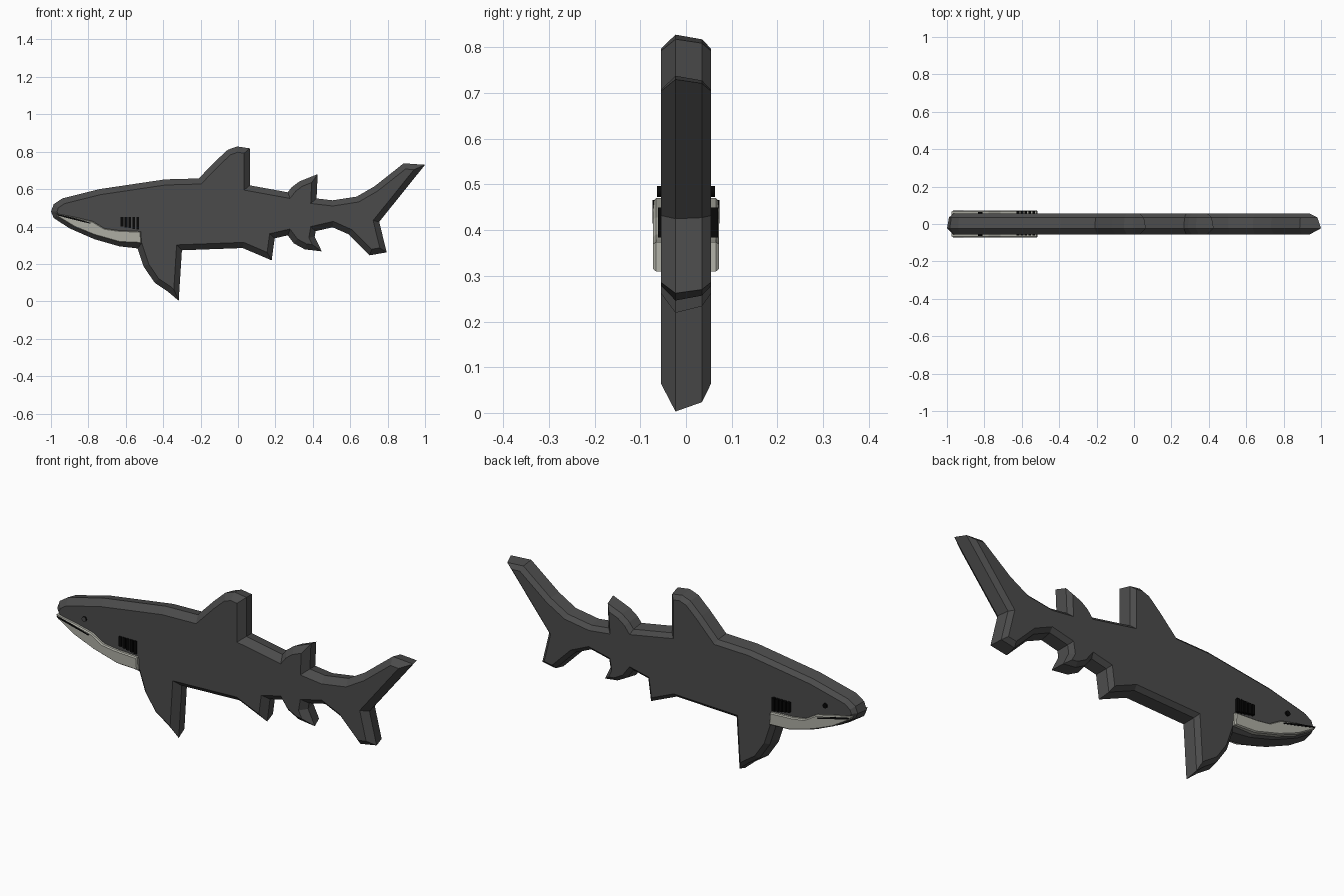
import bpy
import bmesh
import math
from mathutils import Vector

cube = bpy.data.objects.get("Cube")
if cube:
    bpy.data.objects.remove(cube, do_unlink=True)


def make_material(name, color):
    mat = bpy.data.materials.new(name)
    mat.use_nodes = True
    mat.diffuse_color = (*color, 1)
    mat.node_tree.nodes["Principled BSDF"].inputs["Base Color"].default_value = (*color, 1)
    return mat


GREY = make_material("slate grey", (0.07, 0.07, 0.07))
PALE = make_material("pale belly", (0.42, 0.42, 0.37))
BLACK = make_material("black", (0.002, 0.002, 0.002))


def inset(points, amount):
    """Shrink a clockwise outline with mitred corners."""
    pts = [Vector(p) for p in points]
    result = []
    for i, p in enumerate(pts):
        before = (p - pts[i - 1]).normalized()
        after = (pts[(i + 1) % len(pts)] - p).normalized()
        n1 = Vector((before.y, -before.x))
        n2 = Vector((after.y, -after.x))
        result.append(p + (n1 + n2) * amount / max(0.3, 1 + n1.dot(n2)))
    return result


def loft(name, outline, layers, materials):
    """Stack copies of an outline along y; each layer is (y, inset amount)."""
    bm = bmesh.new()
    rings = []
    for y, amount in layers:
        rings.append([bm.verts.new((p[0], y, p[1])) for p in inset(outline, amount)])
    bm.faces.new(rings[0])
    bm.faces.new(rings[-1][::-1])
    for low, high in zip(rings, rings[1:]):
        for i in range(len(low)):
            bm.faces.new((low[i - 1], low[i], high[i], high[i - 1]))
    bmesh.ops.recalc_face_normals(bm, faces=bm.faces[:])
    mesh = bpy.data.meshes.new(name)
    bm.to_mesh(mesh)
    bm.free()
    for mat in materials:
        mesh.materials.append(mat)
    obj = bpy.data.objects.new(name, mesh)
    bpy.context.collection.objects.link(obj)
    return obj


# Body silhouette, clockwise from the snout
snout_and_back = [(-1, .48), (-.985, .52), (-.94, .55), (-.74, .6), (-.39, .652), (-.21, .657)]
dorsal_fin = [(-.12, .75), (-.055, .81), (-.005, .828), (.063, .818), (.063, .62)]
second_dorsal = [(.266, .583), (.287, .61), (.33, .642), (.426, .68), (.42, .55)]
tail = [(.506, .54), (.635, .56), (.73, .615), (.886, .738), (1, .73), (.755, .425),
        (.795, .262), (.704, .246), (.592, .358), (.506, .396)]
rear_fins = [(.415, .375), (.41, .345), (.448, .267), (.357, .278), (.298, .31),
             (.266, .353), (.196, .337), (.18, .219), (.025, .285)]
pectoral_fin = [(-.3, .273), (-.317, .003), (-.376, .053), (-.446, .1), (-.505, .187), (-.537, .283)]
jaw = [(-.633, .294), (-.767, .332), (-.9, .39), (-.985, .445)]
outline = snout_and_back + dorsal_fin + second_dorsal + tail + rear_fins + pectoral_fin + jaw
loft("body", outline, [(-.055, .03), (-.023, 0), (.035, .01), (.055, .03)], [GREY])

belly = [(-.975, .47), (-.87, .45), (-.777, .428), (-.713, .39), (-.643, .38), (-.52, .374),
         (-.515, .31), (-.633, .315), (-.767, .353), (-.873, .396), (-.965, .452)]
mouth = [(-.968, .466), (-.88, .447), (-.787, .42), (-.79, .415), (-.88, .437), (-.962, .458)]
circle = [(-.823 + .012 * math.cos(a), .485 - .012 * math.sin(a))
          for a in (math.tau * i / 16 for i in range(16))]

for side, label in ((-1, "right"), (1, "left")):
    # Pale lower jaw panel with a softened rim
    loft(label + "_belly_panel", belly,
         [(side * .04, 0), (side * .066, 0), (side * .072, .005)], [PALE])
    # Mouth line
    loft(label + "_mouth", mouth, [(side * .068, 0), (side * .0735, 0)], [BLACK])
    # Eye: black rim, with a grey face on the right
    eye = loft(label + "_eye", circle, [(side * .05, 0), (side * .063, 0)], [BLACK, GREY])
    if side < 0:
        for face in eye.data.polygons:
            if face.normal.y < -.9:
                face.material_index = 1
    # Gill slits
    for i in range(5):
        x = -.628 + i * .021
        bottom = .4 - i * .004
        slit = [(x, .45), (x + .015, .45), (x + .015, bottom), (x, bottom)]
        loft(f"{label}_gill_{i + 1}", slit,
             [(side * .05, 0), (side * (.061 if side < 0 else .07), 0)], [BLACK])
